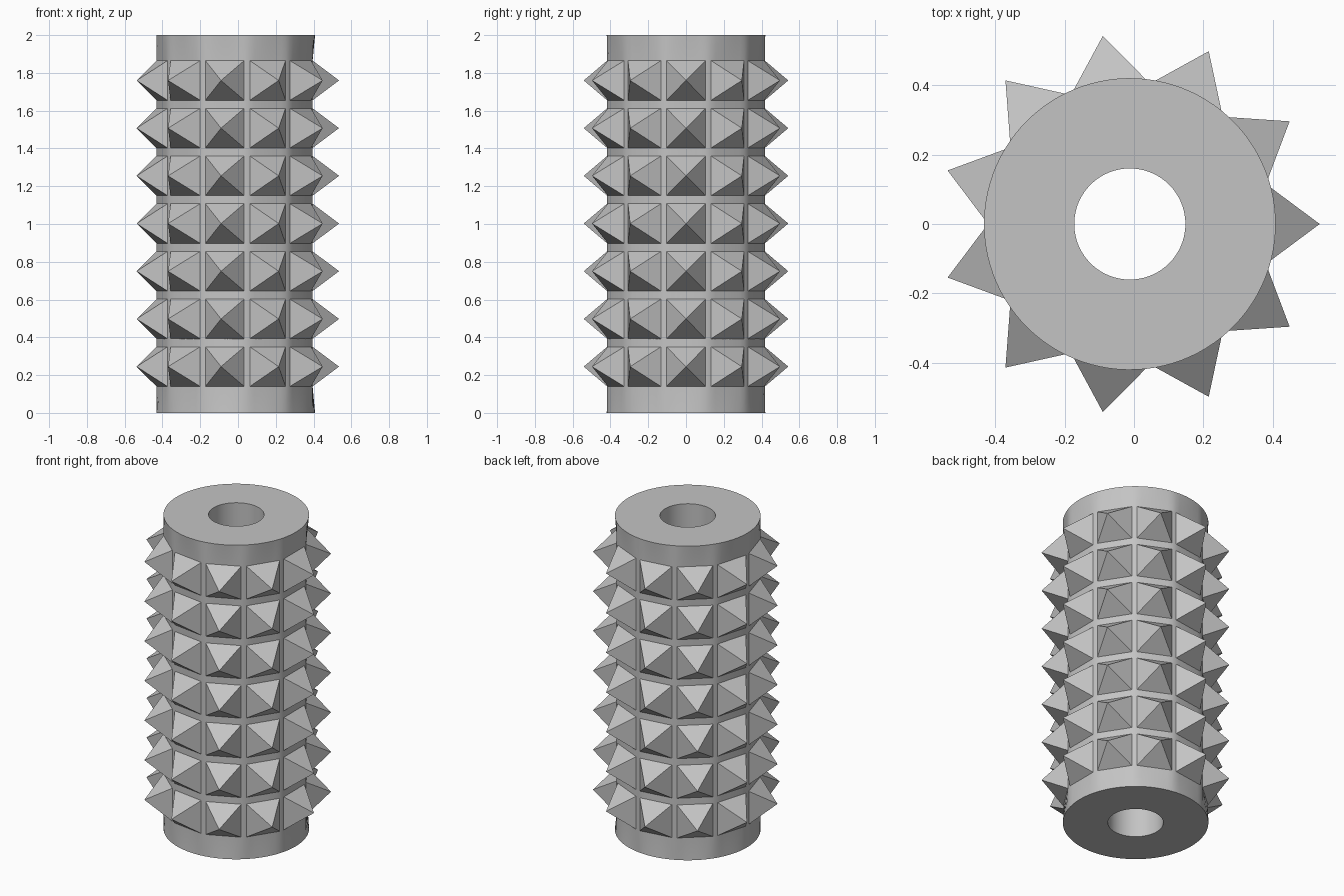
import bpy, bmesh, math
from mathutils import Matrix, Vector

if "Cube" in bpy.data.objects:
    bpy.data.objects.remove(bpy.data.objects["Cube"], do_unlink=True)

CX = -0.012                 # roller axis
R, HOLE, TIP = 0.42, 0.16, 0.547
COLS, ROWS, PITCH, MID = 11, 7, 0.2525, 1.0025
HALF_W, HALF_H = 0.104, 0.105
FLAT = math.sqrt(R * R - HALF_W * HALF_W)
STEP = math.tau / COLS
HALF_A = math.asin(HALF_W / R)
SEGS = 8                    # divisions across each flat
LOW = MID - 3 * PITCH - HALF_H
HIGH = MID + 3 * PITCH + HALF_H

# Material
grey = bpy.data.materials.new("grey")
grey.use_nodes = True
colour = (0.55, 0.55, 0.55, 1)
grey.diffuse_color = colour
grey.node_tree.nodes["Principled BSDF"].inputs["Base Color"].default_value = colour


def add_object(name, mesh):
    obj = bpy.data.objects.new(name, mesh)
    bpy.context.collection.objects.link(obj)
    obj.location.x = CX
    return obj


def finish(bm, name):
    mesh = bpy.data.meshes.new(name)
    bm.to_mesh(mesh)
    bm.free()
    mesh.materials.append(grey)
    return mesh


# Roller body: round ends blending into flats under the spike columns
angles = [c * STEP - HALF_A + 2 * HALF_A * s / SEGS
          for c in range(COLS) for s in range(SEGS + 1)]


def ring(bm, z, radius, flats=False):
    verts = []
    for i, a in enumerate(angles):
        r = radius
        if flats:
            r = FLAT / math.cos(a - (i // (SEGS + 1)) * STEP)
        verts.append(bm.verts.new((r * math.cos(a), r * math.sin(a), z)))
    return verts


bm = bmesh.new()
rings = [ring(bm, 0, R), ring(bm, LOW, R, True), ring(bm, HIGH, R, True),
         ring(bm, 2, R), ring(bm, 2, HOLE), ring(bm, 0, HOLE)]
for k, lower in enumerate(rings):
    upper = rings[(k + 1) % len(rings)]
    for i in range(len(lower)):
        j = (i + 1) % len(lower)
        bm.faces.new((lower[i], lower[j], upper[j], upper[i]))
body = add_object("roller_body", finish(bm, "roller_body"))
bpy.context.view_layer.objects.active = body
body.select_set(True)
bpy.ops.object.shade_smooth_by_angle(angle=math.radians(30))

# One ring of pyramid spikes, shared by every row
bm = bmesh.new()
for c in range(COLS):
    turn = Matrix.Rotation(c * STEP, 3, 'Z')
    base = [bm.verts.new(turn @ Vector((FLAT, y * HALF_W, z * HALF_H)))
            for y, z in ((-1, -1), (1, -1), (1, 1), (-1, 1))]
    tip = bm.verts.new(turn @ Vector((TIP, 0, 0)))
    for i in range(4):
        bm.faces.new((base[i], base[(i + 1) % 4], tip))
spikes = finish(bm, "spike_ring")
for row in range(ROWS):
    add_object(f"spike_ring_{row + 1}", spikes).location.z = MID + (row - 3) * PITCH
